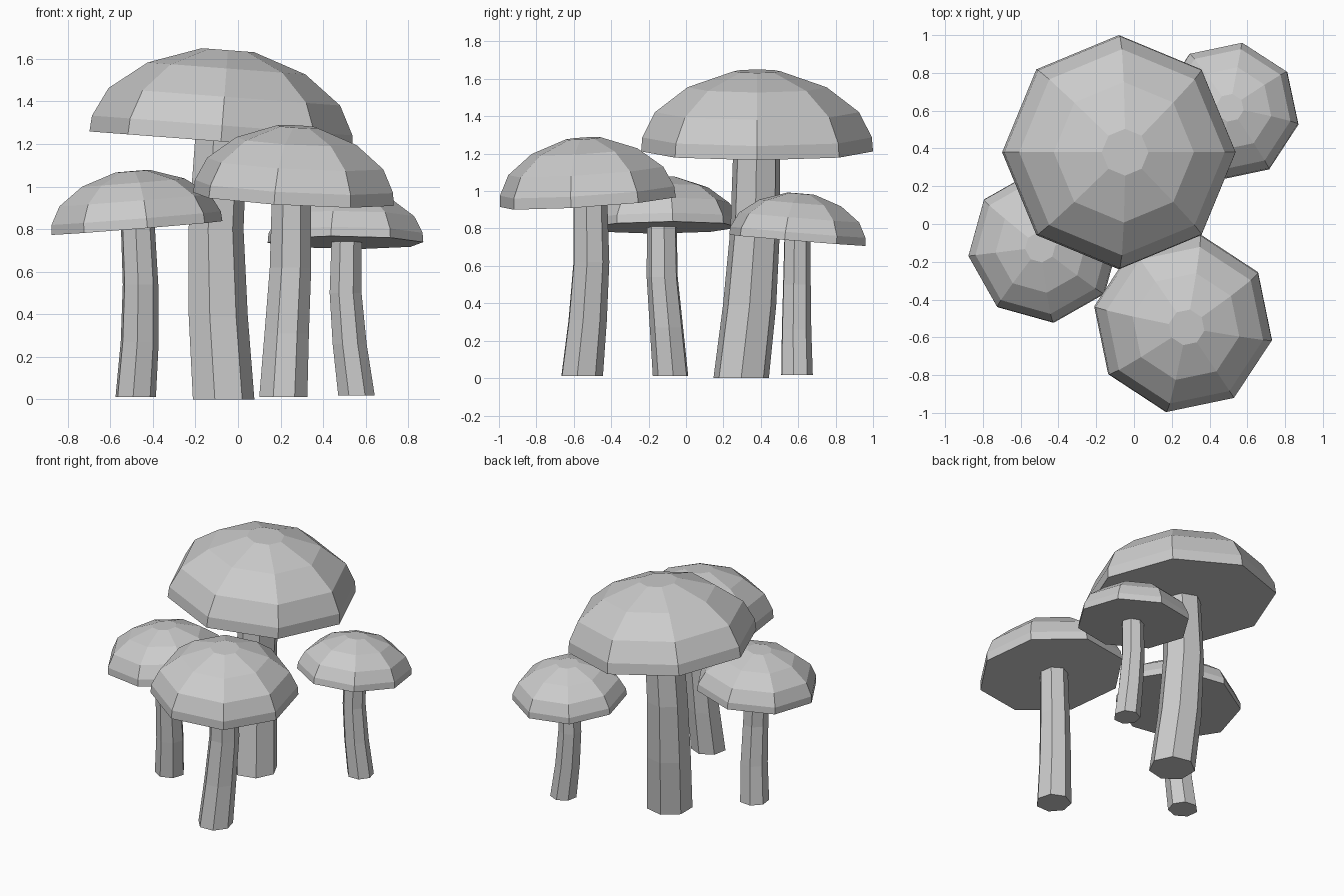
import bpy, bmesh
from math import cos, sin, pi, radians
from mathutils import Vector

if "Cube" in bpy.data.objects:
    bpy.data.objects.remove(bpy.data.objects["Cube"])

# cap profile: (fraction of radius, fraction of height)
CAP = [(1.0, 0.0), (0.99, 0.175), (0.88, 0.49), (0.60, 0.80), (0.20, 1.0)]


def loft(name, rings):
    """Bridge equal-sized rings of points into a closed, flat-shaded solid."""
    bm = bmesh.new()
    loops = [[bm.verts.new(p) for p in ring] for ring in rings]
    n = len(loops[0])
    for a, b in zip(loops, loops[1:]):
        for i in range(n):
            j = (i + 1) % n
            bm.faces.new((a[i], a[j], b[j], b[i]))
    bm.faces.new(loops[0][::-1])
    bm.faces.new(loops[-1])
    mesh = bpy.data.meshes.new(name)
    bm.to_mesh(mesh)
    bm.free()
    obj = bpy.data.objects.new(name, mesh)
    bpy.context.collection.objects.link(obj)
    return obj


def ring(n, r, z, phase):
    return [Vector((r * cos(phase + 2 * pi * i / n), r * sin(phase + 2 * pi * i / n), z))
            for i in range(n)]


def mushroom(name, centre, radius, height, slope, turn, stem):
    phase = radians(turn)
    # cap: eight-sided dome with a flat underside, tilted by its slope in x and y
    cap = loft(name + "_cap", [ring(8, radius * r, height * h, phase) for r, h in CAP])
    up = Vector((-slope[0], -slope[1], 1)).normalized()
    cap.rotation_mode = 'QUATERNION'
    cap.rotation_quaternion = Vector((0, 0, 1)).rotation_difference(up)
    cap.location = centre
    # stem: seven-sided tapered tube along a bent path
    loft(name + "_stem", [[p + Vector((x, y, 0)) for p in ring(7, r, z, phase)]
                          for x, y, z, r in stem])


mushroom("large_mushroom", (-0.08, 0.38, 1.212), 0.62, 0.43, (-0.076, 0.0), 0,
         [(-0.075, 0.295, 0, 0.152), (-0.10, 0.34, 0.39, 0.146),
          (-0.11, 0.37, 0.80, 0.136), (-0.085, 0.378, 1.24, 0.128)])
mushroom("front_mushroom", (0.26, -0.525, 0.941), 0.48, 0.342, (-0.055, 0.065), -10.8,
         [(0.212, -0.56, 0.012, 0.116), (0.228, -0.53, 0.31, 0.107),
          (0.246, -0.51, 0.62, 0.10), (0.25, -0.515, 0.96, 0.094)])
mushroom("left_mushroom", (-0.475, -0.12, 0.805), 0.406, 0.268, (0.08, 0.01), 7,
         [(-0.483, -0.08, 0.01, 0.098), (-0.464, -0.102, 0.27, 0.092),
          (-0.46, -0.125, 0.54, 0.086), (-0.473, -0.127, 0.825, 0.082)])
mushroom("back_mushroom", (0.505, 0.595, 0.737), 0.372, 0.25, (-0.01, -0.082), -10.5,
         [(0.556, 0.59, 0.018, 0.088), (0.524, 0.588, 0.26, 0.082),
          (0.505, 0.59, 0.50, 0.077), (0.51, 0.593, 0.755, 0.073)])
